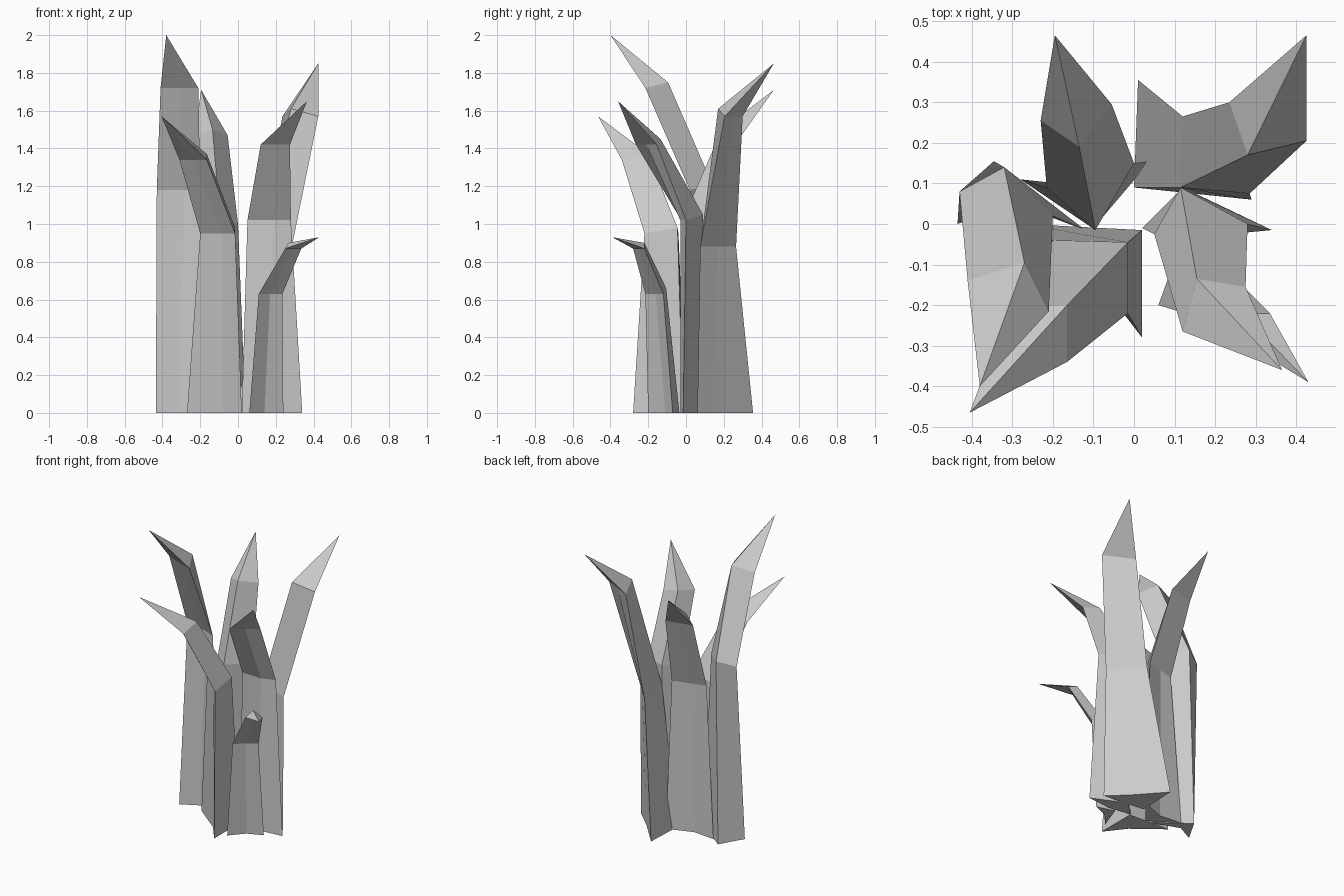
import bpy, bmesh


def blade(name, rings, tip, lift):
    """Loft four-sided rings (z, outer corner, outer middle, outer corner, inner ridge) to a point."""
    bm = bmesh.new()
    loops = []
    for i, (z, *corners) in enumerate(rings):
        ridge = z + (lift if i else 0)
        loops.append([bm.verts.new((x, y, h)) for (x, y), h in zip(corners, (z, z, z, ridge))])
    point = bm.verts.new(tip)
    bm.faces.new(loops[0])
    for low, high in zip(loops, loops[1:]):
        for i in range(4):
            j = (i + 1) % 4
            bm.faces.new((low[i], low[j], high[j], high[i]))
    for i in range(4):
        bm.faces.new((loops[-1][i], loops[-1][(i + 1) % 4], point))
    bmesh.ops.recalc_face_normals(bm, faces=bm.faces)
    mesh = bpy.data.meshes.new(name)
    bm.to_mesh(mesh)
    bm.free()
    obj = bpy.data.objects.new(name, mesh)
    bpy.context.collection.objects.link(obj)


# tallest blade: stands at the left, leans to the front
blade("left_blade", [
    (0, (-.435, 0), (-.32, .06), (-.12, -.015), (-.345, .155)),
    (1.18, (-.43, .08), (-.28, .055), (-.20, .02), (-.32, .14)),
    (1.72, (-.41, -.14), (-.31, -.185), (-.21, -.215), (-.27, -.095))],
    (-.38, -.40, 2.0), .03)

# front left blade
blade("front_left_blade", [
    (0, (.02, -.28), (-.08, -.15), (-.27, 0), (.02, -.015)),
    (.95, (-.015, -.22), (-.08, -.145), (-.20, -.04), (-.015, -.045)),
    (1.34, (-.165, -.34), (-.24, -.275), (-.31, -.21), (-.165, -.20))],
    (-.405, -.465, 1.57), .03)

# back left blade
blade("back_left_blade", [
    (0, (.04, .155), (-.127, .094), (-.28, .11), (-.10, -.01)),
    (1.0, (0, .15), (-.11, .12), (-.215, .09), (-.095, -.015)),
    (1.47, (-.055, .295), (-.14, .275), (-.23, .255), (-.135, .19))],
    (-.195, .465, 1.71), .03)

# back right blade
blade("back_right_blade", [
    (0, (.01, .355), (.17, .175), (.29, .06), (0, .09)),
    (.88, (.12, .265), (.205, .17), (.285, .075), (.115, .09)),
    (1.57, (.235, .30), (.33, .252), (.425, .205), (.28, .17))],
    (.425, .465, 1.85), .04)

# right blade, leaning forward
blade("right_blade", [
    (0, (.02, -.01), (.18, -.03), (.34, -.015), (.12, .09)),
    (1.02, (.05, -.025), (.19, -.03), (.28, 0), (.115, .09)),
    (1.42, (.12, -.265), (.20, -.21), (.275, -.155), (.155, -.135))],
    (.365, -.36, 1.65), .03)

# short blade at the front right
blade("short_front_blade", [
    (0, (.06, -.20), (.14, -.11), (.24, -.07), (.12, -.035)),
    (.63, (.11, -.215), (.17, -.16), (.235, -.12), (.16, -.105)),
    (.87, (.25, -.28), (.29, -.25), (.335, -.22), (.265, -.22))],
    (.43, -.39, .93), .03)
